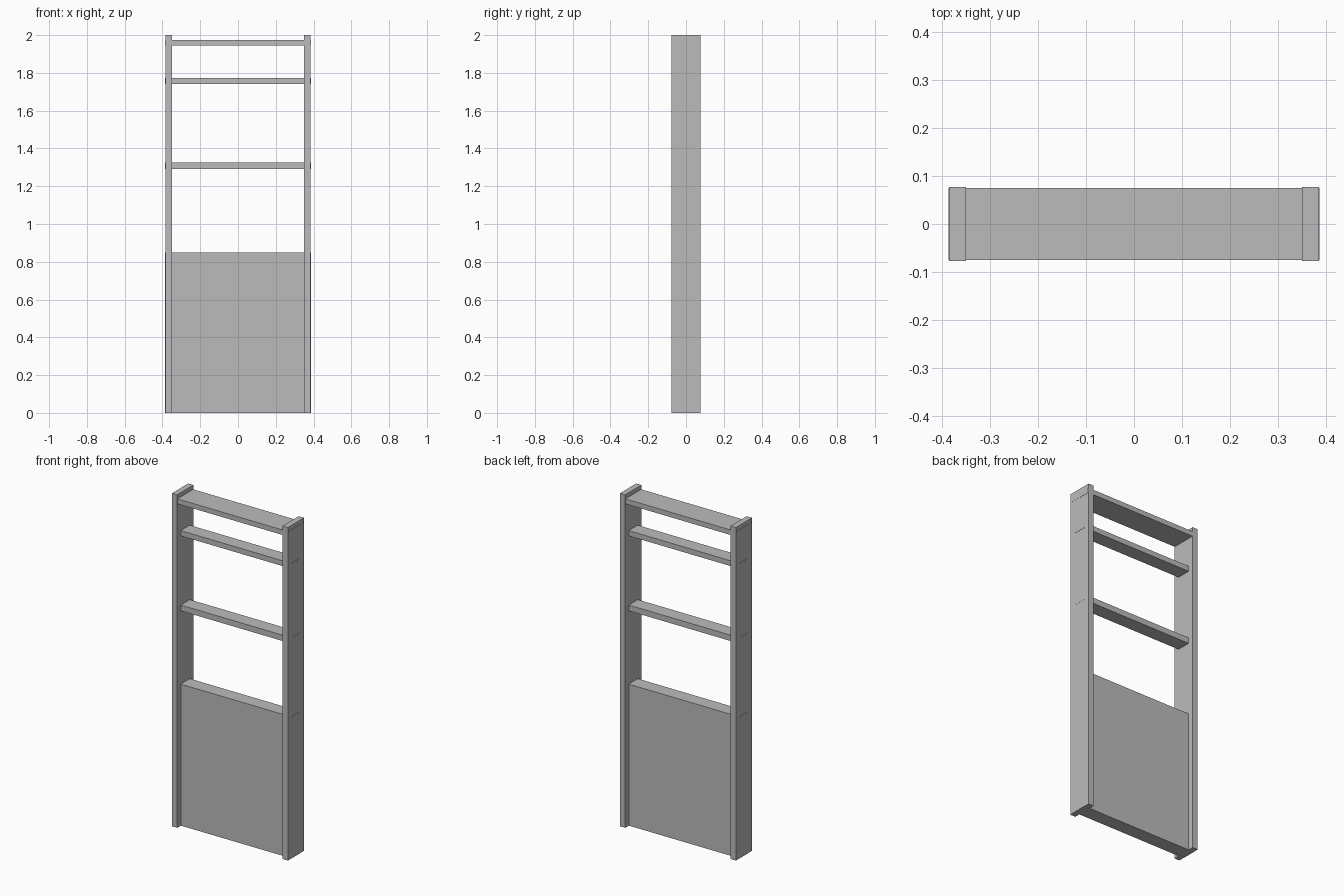
import bpy

# Remove the default cube
cube = bpy.data.objects.get("Cube")
if cube:
    bpy.data.objects.remove(cube, do_unlink=True)

# Single grey finish
grey = bpy.data.materials.new("plain_grey")
grey.use_nodes = True
colour = (0.5, 0.5, 0.5, 1)
grey.diffuse_color = colour
grey.node_tree.nodes["Principled BSDF"].inputs["Base Color"].default_value = colour

HALF_WIDTH = 0.385
POST = 0.035
HALF_DEPTH = 0.077
INSET_DEPTH = 0.043


def board(name, x0, x1, half_depth, z0, z1):
    """Box between the given limits, centred in depth."""
    bpy.ops.mesh.primitive_cube_add(size=1, location=((x0 + x1) / 2, 0, (z0 + z1) / 2))
    ob = bpy.context.object
    ob.name = name
    ob.scale = (x1 - x0, half_depth * 2, z1 - z0)
    bpy.ops.object.transform_apply(location=False, rotation=False, scale=True)
    ob.data.materials.append(grey)
    return ob


# Upright posts
inner = HALF_WIDTH - POST
board("left_post", inner, HALF_WIDTH, HALF_DEPTH, 0, 2)
board("right_post", -HALF_WIDTH, -inner, HALF_DEPTH, 0, 2)

# Cross pieces run through the posts, their ends just proud of the outer faces
end = HALF_WIDTH + 0.001
board("lower_panel", -end, end, INSET_DEPTH, 0, 0.85)
board("middle_rail", -end, end, INSET_DEPTH, 1.29, 1.325)
board("upper_rail", -end, end, INSET_DEPTH, 1.74, 1.772)
board("top_board", -end, end, HALF_DEPTH - 0.002, 1.945, 1.975)
